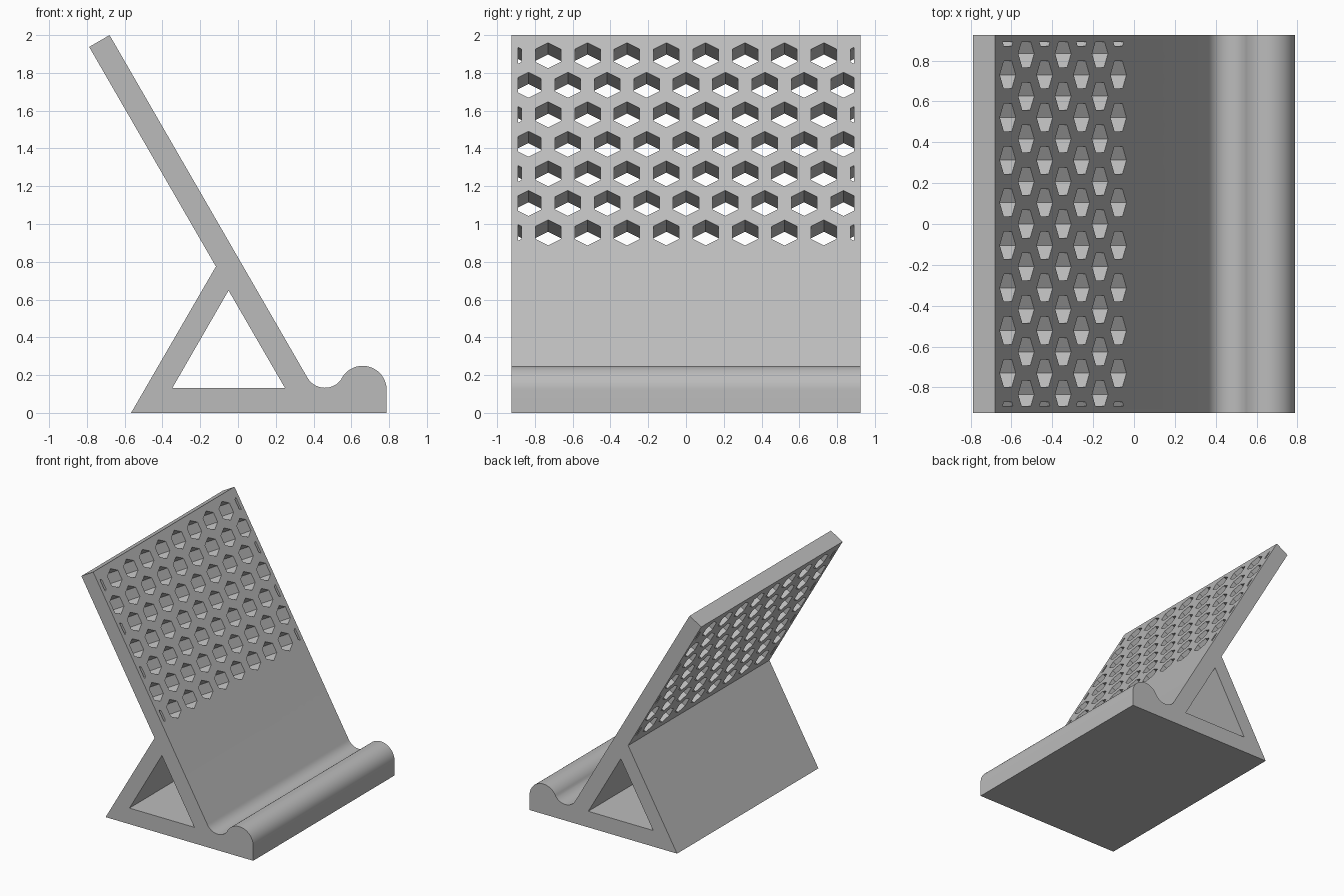
import bpy, bmesh
from math import sin, cos, pi, radians, sqrt
from mathutils import Vector, Matrix

cube = bpy.data.objects.get("Cube")
if cube:
    bpy.data.objects.remove(cube)

HALF = 0.925          # half width of the stand
BORDER = 0.89         # perforation stops here
PITCH = 0.2085        # spacing of holes in a row
HEX_R = 0.078         # hexagon corner radius

grey = bpy.data.materials.new("grey plastic")
grey.use_nodes = True
colour = (0.5, 0.5, 0.5, 1)
grey.diffuse_color = colour
grey.node_tree.nodes["Principled BSDF"].inputs["Base Color"].default_value = colour


def add_object(name, bm):
    bmesh.ops.recalc_face_normals(bm, faces=bm.faces)
    mesh = bpy.data.meshes.new(name)
    bm.to_mesh(mesh)
    bm.free()
    mesh.materials.append(grey)
    obj = bpy.data.objects.new(name, mesh)
    bpy.context.collection.objects.link(obj)
    return obj


def extrude(bm, faces, offset):
    new = bmesh.ops.extrude_face_region(bm, geom=faces, use_keep_orig=True)["geom"]
    verts = [v for v in new if isinstance(v, bmesh.types.BMVert)]
    bmesh.ops.translate(bm, verts=verts, vec=offset)


def prism(name, outline, half):
    bm = bmesh.new()
    face = bm.faces.new([bm.verts.new((x, -half, z)) for x, z in outline])
    extrude(bm, [face], Vector((0, 2 * half, 0)))
    return add_object(name, bm)


def arc(cx, cz, r, start, end, steps):
    angles = [radians(start + (end - start) * i / steps) for i in range(steps + 1)]
    return [(cx + r * cos(a), cz + r * sin(a)) for a in angles]


# Side profile: leaning plate, rear leg, base, rounded lip and cradle
outline = [(-0.68, 2.0), (-0.788, 1.9375), (-0.117, 0.775), (-0.566, 0), (0.787, 0)]
outline += arc(0.66, 0.122, 0.127, 0, 149, 24)
outline += arc(0.46, 0.24, 0.107, -31, -150, 20)[1:]
stand = prism("phone_stand", outline, HALF)

# Triangular tunnel through the base
tunnel = prism("tunnel_cutter", [(-0.347, 0.133), (0.248, 0.133), (-0.05, 0.648)], 1.2)

# Honeycomb of hexagons, laid out flat and trimmed at the side borders
bm = bmesh.new()
for row in range(7):
    count = 10 if row % 2 == 0 else 9
    for col in range(count):
        y = (col - (count - 1) / 2) * PITCH
        u = -row * PITCH * sqrt(3) / 2
        bm.faces.new([bm.verts.new((y + HEX_R * sin(k * pi / 3),
                                    u + HEX_R * cos(k * pi / 3), -0.3))
                      for k in range(6)])
for side in (-1, 1):
    bmesh.ops.bisect_plane(bm, geom=bm.verts[:] + bm.edges[:] + bm.faces[:],
                           plane_co=(side * BORDER, 0, 0), plane_no=(side, 0, 0),
                           clear_outer=True)
extrude(bm, bm.faces[:], Vector((0, 0, 0.6)))

# Turn the honeycomb onto the leaning plate
up = Vector((-0.5, 0, sqrt(3) / 2))
across = Vector((0, 1, 0))
normal = across.cross(up)
turn = Matrix((across, up, normal)).transposed().to_4x4()
top_row = Vector((-0.618, 0, 1.892))
bmesh.ops.transform(bm, matrix=Matrix.Translation(top_row) @ turn, verts=bm.verts)
honeycomb = add_object("honeycomb_cutter", bm)

# Cut the tunnel and the perforation
bpy.context.view_layer.objects.active = stand
stand.select_set(True)
for cutter in (tunnel, honeycomb):
    mod = stand.modifiers.new(cutter.name, 'BOOLEAN')
    mod.operation = 'DIFFERENCE'
    mod.solver = 'EXACT'
    mod.object = cutter
    bpy.ops.object.modifier_apply(modifier=mod.name)
    bpy.data.objects.remove(cutter)

bpy.ops.object.shade_smooth_by_angle(angle=radians(30))
